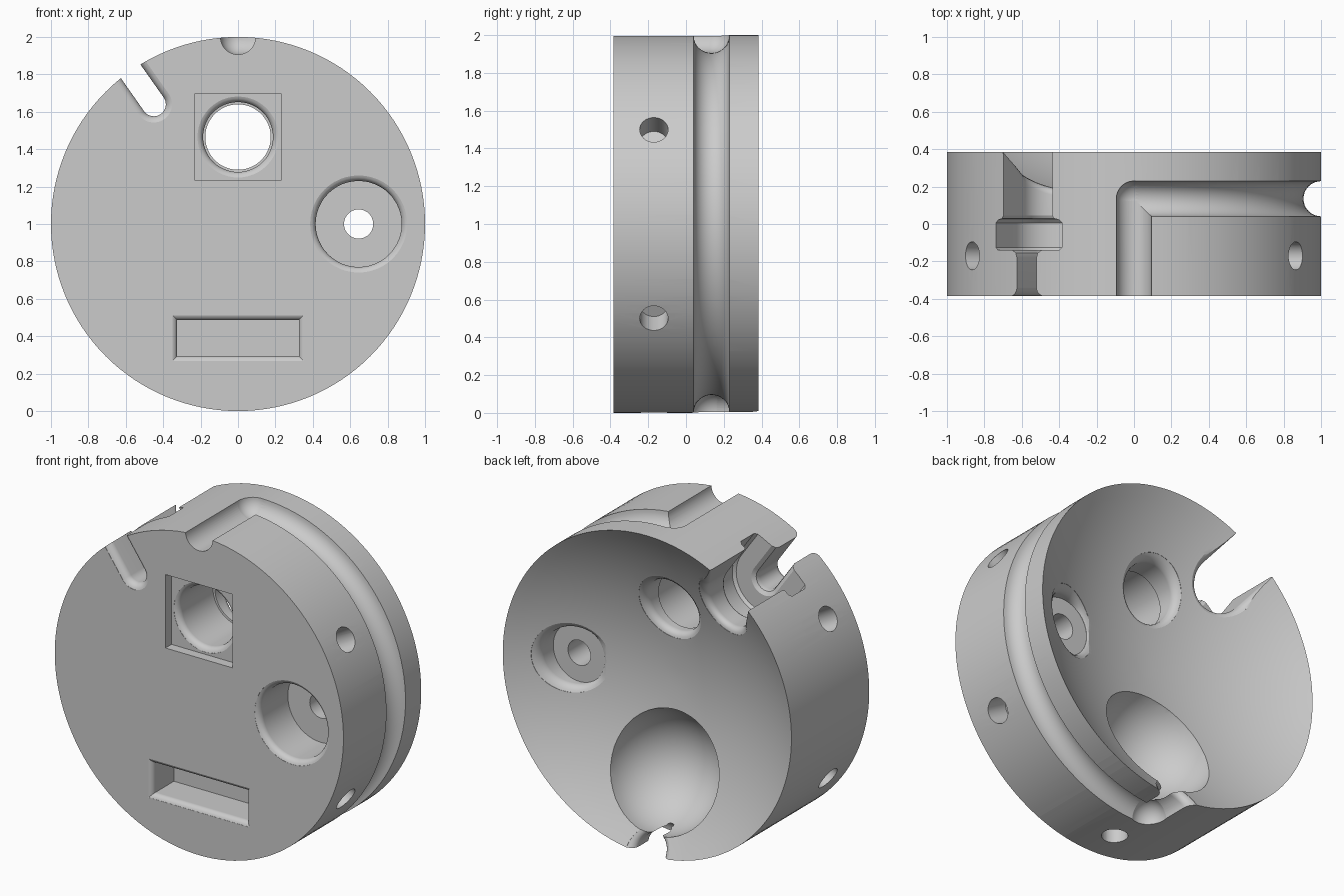
import bpy, bmesh
from math import sin, cos, pi, radians, sqrt
from mathutils import Vector, Matrix

if "Cube" in bpy.data.objects:
    bpy.data.objects.remove(bpy.data.objects["Cube"], do_unlink=True)

HALF = 0.385            # half thickness
SAG = 0.30              # depth of the rear dish
R = (1 + SAG * SAG) / (2 * SAG)
GROOVE_Y, GROOVE_R = 0.135, 0.094

grey = bpy.data.materials.new("plain grey")
grey.use_nodes = True
grey.diffuse_color = (0.6, 0.6, 0.6, 1)
grey.node_tree.nodes["Principled BSDF"].inputs["Base Color"].default_value = (0.6, 0.6, 0.6, 1)


def dish(x, z):
    return HALF + sqrt(R * R - 1) - sqrt(max(R * R - x * x - (z - 1) ** 2, 0.01))


def disc(cx, cz, r, n=48, stretch=0):
    """Circle outline; stretch pulls its outer half towards the rim."""
    out = Vector((cx, cz - 1)).normalized()
    pts = []
    for i in range(n):
        d = Vector((cos(2 * pi * i / n), sin(2 * pi * i / n)))
        if stretch:
            d = Matrix.Rotation(Vector((1, 0)).angle_signed(out) * -1, 2) @ d
        p = Vector((cx, cz)) + d * r
        if d.dot(out) > 0.001:
            p += out * stretch
        pts.append(p)
    return pts


def rect(cx, cz, w, h):
    return [Vector((cx + sx * w, cz + sz * h)) for sx, sz in ((-1, -1), (1, -1), (1, 1), (-1, 1))]


def flat(pts, y):
    return [(p.x, y, p.y) for p in pts]


def dished(pts, offset, floor=-1):
    return [(p.x, max(dish(p.x, p.y) + offset, floor), p.y) for p in pts]


def rounding(f):
    """Extra radius and depth along a rounded edge, from the surface inwards."""
    return [(f * (1 - sin(t)), f * (1 - cos(t))) for t in (radians(a) for a in range(15, 91, 15))]


def front_edge(shape, r, f, y=-HALF):
    steps = rounding(f)
    return [flat(shape(r + steps[0][0]), y - 0.1)] + [flat(shape(r + e), y + d) for e, d in steps]


def back_edge(shape, r, f, floor=-1):
    steps = rounding(f)
    rings = [dished(shape(r + e), -d, floor + 0.002 * i) for i, (e, d) in enumerate(reversed(steps), 1)]
    return rings + [dished(shape(r + steps[0][0]), 0.25, floor + 0.1)]


def finish(name, bm):
    bmesh.ops.recalc_face_normals(bm, faces=bm.faces)
    mesh = bpy.data.meshes.new(name)
    bm.to_mesh(mesh)
    bm.free()
    obj = bpy.data.objects.new(name, mesh)
    bpy.context.collection.objects.link(obj)
    mesh.materials.append(grey)
    return obj


def stack(name, rings):
    """Skin matching rings and cap both ends."""
    bm = bmesh.new()
    rows = [[bm.verts.new(p) for p in ring] for ring in rings]
    n = len(rows[0])
    for a, b in zip(rows, rows[1:]):
        for i in range(n):
            bm.faces.new((a[i], a[(i + 1) % n], b[(i + 1) % n], b[i]))
    bm.faces.new(rows[0])
    bm.faces.new(rows[-1])
    return finish(name, bm)


def ball(name, loc, r):
    bm = bmesh.new()
    bmesh.ops.create_uvsphere(bm, u_segments=48, v_segments=24, radius=r, matrix=Matrix.Translation(loc))
    return finish(name, bm)


# Solid body with a flat front and a hollow spherical back
rings = [flat(disc(0, 1, 1, 128), -HALF)]
rings += [dished(disc(0, 1, k / 16, 128), 0) for k in range(16, 0, -1)]
rings.append(dished(disc(0, 1, 0.01, 128), 0))
body = stack("disc_body", rings)
cutters = []

# Cable groove: front channel, half turn around the rim, rear notch
cutters.append(stack("front_channel", [flat(disc(0, 2, GROOVE_R), y) for y in (-0.5, GROOVE_Y)]))
cutters.append(ball("channel_corner", (0, GROOVE_Y, 2), GROOVE_R + 0.0007))
path = []
for i in range(65):
    a = radians(90 - 180 * i / 64)
    loop = [(1 + GROOVE_R * cos(t * pi / 16), GROOVE_Y + GROOVE_R * sin(t * pi / 16)) for t in range(32)]
    path.append([(r * cos(a), y, 1 + r * sin(a)) for r, y in loop])
cutters.append(stack("rim_groove", path))


def notch(r):
    return disc(0, 0, r)


cutters.append(ball("notch_corner", (0, GROOVE_Y, 0), 0.105))
cutters.append(stack("rear_notch", [flat(notch(0.1), GROOVE_Y)] + back_edge(notch, 0.1, 0.06)))

# Rear ball pocket
cutters.append(ball("ball_pocket", (0, 0.24, 0.46), 0.37))


# Stepped slot open to the rim
def slot(r):
    return disc(-0.45, 1.64, r, 64, 0.5)


steps = [(0.064, -0.18), (0.072, -0.155), (0.095, -0.14), (0.2, -0.14), (0.217, -0.125),
         (0.217, 0.005), (0.2, 0.022), (0.168, 0.03), (0.16, 0.045)]
cutters.append(stack("rim_slot", front_edge(slot, 0.064, 0.045)
                     + [flat(slot(r), y) for r, y in steps] + back_edge(slot, 0.16, 0.05)))

# Square window and the bore behind it
cutters.append(stack("window_recess", [flat(rect(0, 1.465, 0.233, 0.23), y) for y in (-0.5, -0.325)]))


def bore(r):
    return disc(0, 1.465, r)


cutters.append(stack("window_bore", front_edge(bore, 0.187, 0.04, -0.325)
                     + [flat(bore(0.187), 0.02), flat(bore(0.175), 0.021)] + back_edge(bore, 0.175, 0.05)))


# Side counterbore with a through hole and a shallow rear seat
def side(r):
    return disc(0.645, 1, r)


cutters.append(stack("counterbore", front_edge(side, 0.23, 0.04) + [flat(side(0.23), -0.1)]))
cutters.append(stack("through_hole", [flat(side(0.078), y) for y in (-0.2, 0.5)]))
cutters.append(stack("rear_seat", [flat(side(0.18), 0.135)] + back_edge(side, 0.18, 0.05, 0.135)))


# Rectangular front pocket
def pocket(r):
    return rect(0, 0.39, 0.325 + r, 0.096 + r)


cutters.append(stack("front_pocket", front_edge(pocket, 0, 0.035) + [flat(pocket(0), -0.17)]))

# Radial rim holes
for angle in (30, 150, 210, 270, 330):
    a = radians(angle)
    out = Vector((cos(a), 0, sin(a)))
    turn = out.to_track_quat("Z", "Y").to_matrix().to_4x4()
    bm = bmesh.new()
    bmesh.ops.create_cone(bm, cap_ends=True, segments=32, radius1=0.075, radius2=0.075, depth=0.4,
                          matrix=Matrix.Translation(out * 1.05 + Vector((0, -0.17, 1))) @ turn)
    cutters.append(finish("rim_hole", bm))

# Carve everything, then drop the cutters
for cutter in cutters:
    mod = body.modifiers.new(cutter.name, "BOOLEAN")
    mod.operation, mod.solver, mod.object = "DIFFERENCE", "EXACT", cutter
carved = bpy.data.meshes.new_from_object(body.evaluated_get(bpy.context.evaluated_depsgraph_get()))
body.modifiers.clear()
body.data = carved
carved.materials.clear()
carved.materials.append(grey)
for cutter in cutters:
    bpy.data.objects.remove(cutter, do_unlink=True)

# Smooth shading with crisp edges and flat broad faces
bpy.ops.object.select_all(action="DESELECT")
body.select_set(True)
bpy.context.view_layer.objects.active = body
bpy.ops.object.shade_smooth_by_angle(angle=radians(28))
weighted = body.modifiers.new("even_shading", "WEIGHTED_NORMAL")
weighted.keep_sharp = True
